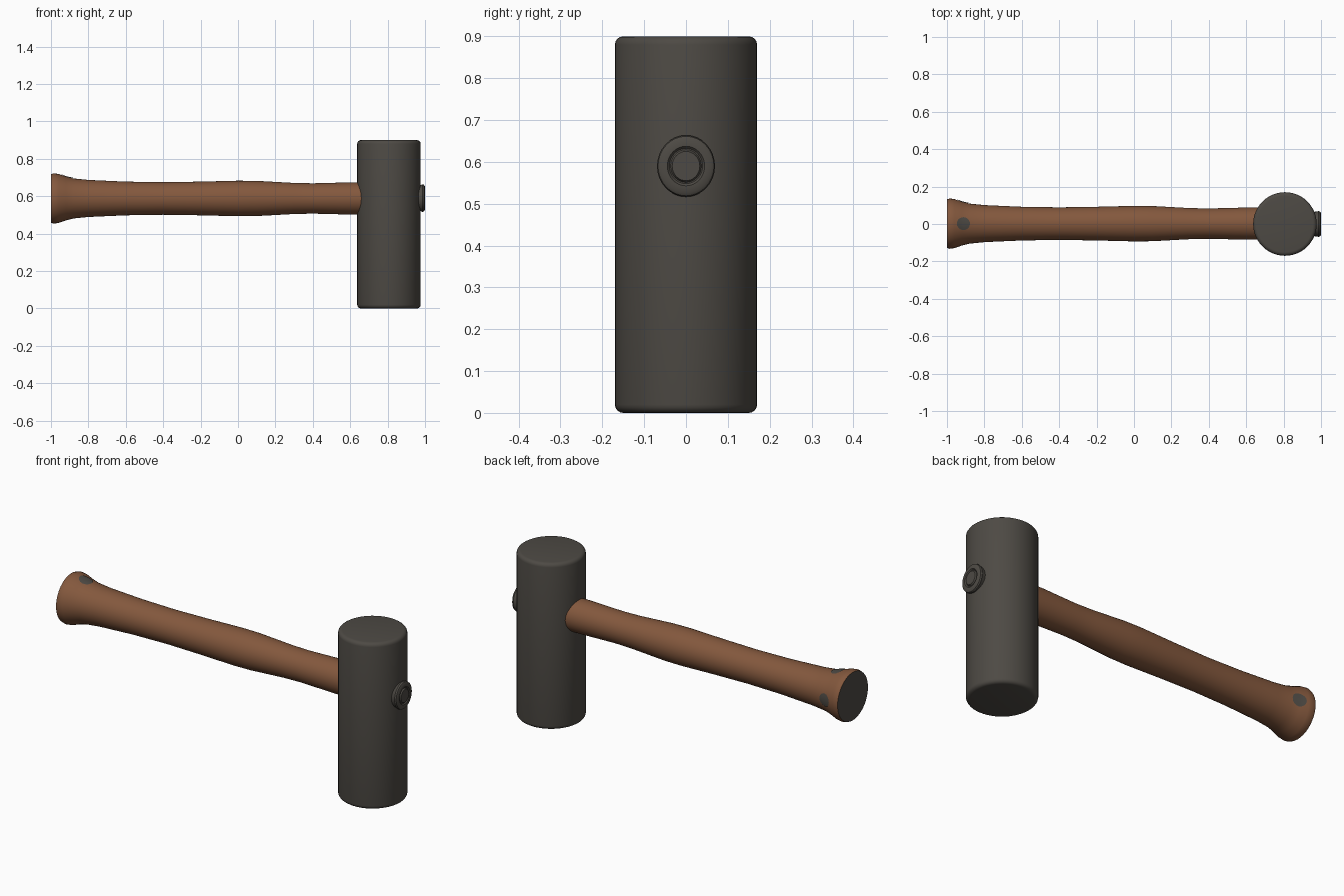
import bpy, bmesh, math
from mathutils import Vector

if "Cube" in bpy.data.objects:
    bpy.data.objects.remove(bpy.data.objects["Cube"])

def material(name, rgb):
    m = bpy.data.materials.new(name)
    m.diffuse_color = (*rgb, 1)
    m.use_nodes = True
    m.node_tree.nodes["Principled BSDF"].inputs["Base Color"].default_value = m.diffuse_color
    return m

IRON = material("dark grey", (0.075, 0.068, 0.058))
WOOD = material("brown wood", (0.23, 0.098, 0.047))

def finish(name, bm, mats, angle=35):
    bmesh.ops.recalc_face_normals(bm, faces=bm.faces)
    me = bpy.data.meshes.new(name)
    bm.to_mesh(me)
    bm.free()
    for m in mats:
        me.materials.append(m)
    ob = bpy.data.objects.new(name, me)
    bpy.context.collection.objects.link(ob)
    bpy.ops.object.select_all(action='DESELECT')
    ob.select_set(True)
    bpy.context.view_layer.objects.active = ob
    bpy.ops.object.shade_smooth_by_angle(angle=math.radians(angle))
    return ob

def lathe(profile, place, segments):
    """Spin (along, radius) points; place(along, u, v) gives the position."""
    bm = bmesh.new()
    rings = []
    for t, r in profile:
        rings.append([bm.verts.new(place(t, r * math.cos(2 * math.pi * i / segments),
                                         r * math.sin(2 * math.pi * i / segments)))
                      for i in range(segments)])
    for a, b in zip(rings, rings[1:]):
        for i in range(segments):
            j = (i + 1) % segments
            bm.faces.new((a[i], a[j], b[j], b[i]))
    bm.faces.new(rings[0])
    bm.faces.new(rings[-1])
    return bm

AXIS_Z = 0.588
HEAD_X, HEAD_R, HEAD_H = 0.807, 0.17, 0.90

# Head: upright cylinder with small rounded rims
rim = 0.02
low = [(rim - rim * math.cos(a), HEAD_R - rim + rim * math.sin(a))
       for a in (math.radians(d) for d in (0, 22.5, 45, 67.5, 90))]
head_profile = low + [(HEAD_H - t, r) for t, r in reversed(low)]
finish("head", lathe(head_profile, lambda t, u, v: (HEAD_X + u, v, t), 48), [IRON])

# Handle: turned wood with a flared butt and a swelling in the middle
KEYS = [(-1.0, 0.130), (-0.985, 0.1345), (-0.96, 0.131), (-0.92, 0.117), (-0.88, 0.107),
        (-0.80, 0.099), (-0.60, 0.090), (-0.40, 0.087), (-0.20, 0.090), (0.0, 0.095),
        (0.10, 0.094), (0.30, 0.083), (0.40, 0.081), (0.60, 0.086), (0.72, 0.086)]

def handle_radius(x):
    for (x0, r0), (x1, r1) in zip(KEYS, KEYS[1:]):
        if x <= x1:
            return r0 + (r1 - r0) * (x - x0) / (x1 - x0)
    return KEYS[-1][1]

bm = lathe(KEYS, lambda t, u, v: (t, u + 0.002, AXIS_Z + v), 40)
for f in bm.faces:                       # dark butt end
    f.material_index = 1 if f.calc_center_median().x < -0.999 else 0
finish("handle", bm, [WOOD, IRON])

# Round plugs lying on the flared grip, on the top and on the back
def plug(name, turn):
    bm = bmesh.new()
    def point(d, a):
        x, s = -0.912 + d * math.cos(a), d * math.sin(a)
        r = handle_radius(x) + 0.003
        ang = turn + s / r
        return bm.verts.new((x, r * math.cos(ang) + 0.002, AXIS_Z + r * math.sin(ang)))
    n = 20
    rings = [[point(d, 2 * math.pi * i / n) for i in range(n)] for d in (0.012, 0.024, 0.035)]
    bm.faces.new(rings[0])
    for a, b in zip(rings, rings[1:]):
        for i in range(n):
            j = (i + 1) % n
            bm.faces.new((a[i], a[j], b[j], b[i]))
    ob = finish(name, bm, [IRON])
    # make the patch face outward
    out = Vector((0, math.cos(turn), math.sin(turn)))
    if ob.data.polygons[0].normal.dot(out) < 0:
        ob.data.flip_normals()

plug("top_plug", math.pi / 2)
plug("back_plug", 0.0)

# Handle tip: rounded button with a raised centre on the far side of the head
button = [(0.94, 0.066), (0.978, 0.068), (0.986, 0.0715), (0.994, 0.069), (0.9985, 0.062),
          (0.9985, 0.046), (0.993, 0.041), (0.993, 0.038), (1.0, 0.034)]
finish("handle_tip", lathe(button, lambda t, u, v: (t, u * 0.97, 0.59 + v * 1.03), 32), [IRON])
